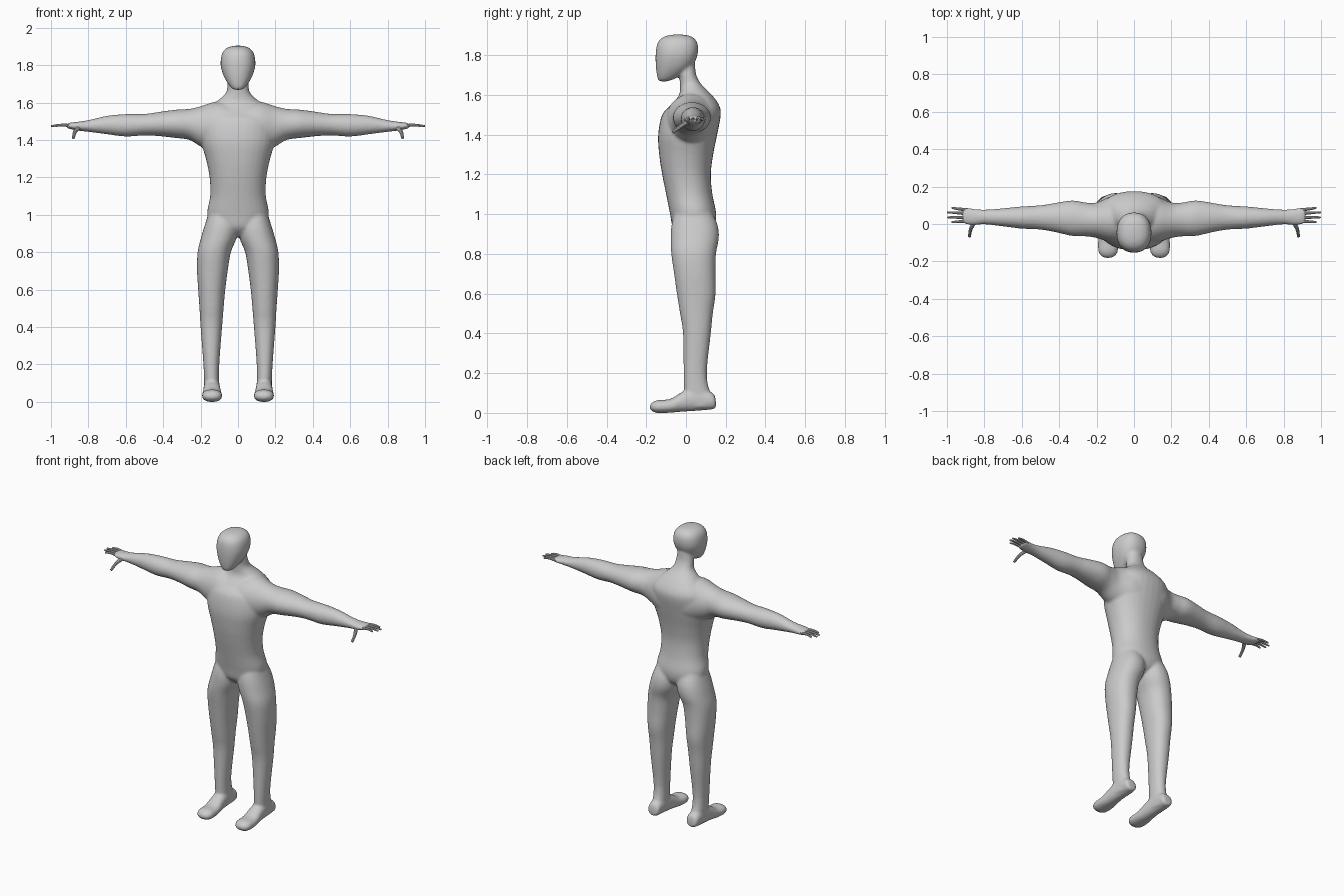
import bpy, bmesh, math

if "Cube" in bpy.data.objects:
    bpy.data.objects.remove(bpy.data.objects["Cube"])

N = 32


def catmull(rows, steps=4):
    """Smoothly resample a short list of cross-section rows."""
    out = []
    for i in range(len(rows) - 1):
        a, b, c, d = (rows[max(0, min(len(rows) - 1, i + k))] for k in (-1, 0, 1, 2))
        for s in range(steps):
            t = s / steps
            out.append([0.5 * (2 * q + (r - p) * t + (2 * p - 5 * q + 4 * r - u) * t * t
                               + (3 * q - p - 3 * r + u) * t ** 3)
                        for p, q, r, u in zip(a, b, c, d)])
    return out + [list(rows[-1])]


def loft(bm, rows, axis, side=1, power=2.2):
    """Rows are (position, min u, max u, min v, max v) across the given axis."""
    rings = []
    for pos, u0, u1, v0, v1 in catmull(rows):
        ring = []
        for k in range(N):
            a = 2 * math.pi * k / N
            c, s = math.cos(a), math.sin(a)
            u = (u0 + u1) / 2 + (u1 - u0) / 2 * math.copysign(abs(c) ** (2 / power), c)
            v = (v0 + v1) / 2 + (v1 - v0) / 2 * math.copysign(abs(s) ** (2 / power), s)
            x, y, z = {'X': (pos, u, v), 'Y': (u, pos, v), 'Z': (u, v, pos)}[axis]
            ring.append(bm.verts.new((x * side, y, z)))
        rings.append(ring)
    for r0, r1 in zip(rings, rings[1:]):
        for k in range(N):
            bm.faces.new((r0[k], r0[(k + 1) % N], r1[(k + 1) % N], r1[k]))
    bm.faces.new(rings[0])
    bm.faces.new(rings[-1])


def sym(rows):
    return [(z, -w, w, y0, y1) for z, w, y0, y1 in rows]


# torso and neck: height, half width, front, back
torso = sym([(.885, .05, -.02, .07), (.93, .13, -.065, .135), (1.0, .165, -.08, .152),
             (1.1, .149, -.1, .133), (1.2, .152, -.12, .125), (1.3, .172, -.135, .137),
             (1.4, .2, -.14, .157), (1.5, .2, -.12, .175), (1.55, .175, -.075, .166),
             (1.6, .12, -.035, .13), (1.65, .066, -.03, .08), (1.7, .056, -.035, .052),
             (1.76, .05, -.05, .045)])
# head
head = sym([(1.668, .02, -.135, -.095), (1.68, .038, -.142, -.06), (1.71, .06, -.148, -.01),
            (1.75, .08, -.152, .035), (1.8, .093, -.153, .058), (1.85, .089, -.147, .06),
            (1.88, .074, -.13, .046), (1.897, .048, -.1, .02), (1.904, .015, -.06, -.02)])
# leg: height, inner, outer, front, back
leg = [(.03, .1, .18, .0, .145), (.1, .1, .181, -.01, .122), (.2, .1, .185, -.012, .105),
       (.4, .085, .2, -.015, .125), (.5, .077, .206, -.03, .135), (.6, .068, .213, -.046, .149),
       (.7, .055, .219, -.06, .148), (.8, .038, .216, -.074, .151), (.88, .006, .197, -.077, .165),
       (.95, .0, .176, -.072, .158), (1.03, .01, .15, -.05, .12)]
# foot: y, inner, outer, bottom, top
foot = [(.15, .115, .165, .025, .06), (.135, .1, .18, .018, .1), (.05, .097, .183, .01, .13),
        (-.02, .092, .187, .006, .105), (-.08, .086, .192, .001, .07),
        (-.14, .085, .192, -.001, .065), (-.168, .098, .18, .007, .054),
        (-.181, .12, .158, .018, .04)]
# arm and palm: x, front, back, bottom, top
arm = [(.05, -.11, .16, 1.3, 1.6), (.12, -.1, .15, 1.33, 1.605), (.2, -.075, .115, 1.365, 1.58),
       (.26, -.066, .115, 1.4, 1.566), (.33, -.064, .126, 1.41, 1.562),
       (.42, -.044, .113, 1.42, 1.55), (.5, -.03, .1, 1.424, 1.539),
       (.6, -.025, .094, 1.418, 1.538), (.7, -.013, .084, 1.43, 1.529),
       (.8, -.002, .077, 1.443, 1.506), (.86, -.007, .082, 1.45, 1.497),
       (.9, -.001, .089, 1.459, 1.492), (.918, .006, .084, 1.465, 1.486)]

# body: all lofts fused into one smooth skin
bm = bmesh.new()
loft(bm, torso, 'Z')
loft(bm, head, 'Z', power=2.3)
for side in (1, -1):
    loft(bm, leg, 'Z', side)
    loft(bm, foot, 'Y', side)
    loft(bm, arm, 'X', side, 2.0)
bmesh.ops.recalc_face_normals(bm, faces=bm.faces)
mesh = bpy.data.meshes.new("body")
bm.to_mesh(mesh)
bm.free()
body = bpy.data.objects.new("body", mesh)
bpy.context.collection.objects.link(body)
fuse = body.modifiers.new("fuse", 'REMESH')
fuse.mode = 'VOXEL'
fuse.voxel_size = .0075
fuse.use_smooth_shade = True
soften = body.modifiers.new("soften", 'SMOOTH')
soften.factor = .5
soften.iterations = 9

# fingers and thumb: tapered tubes, mirrored to the other hand
curve = bpy.data.curves.new("fingers", 'CURVE')
curve.dimensions = '3D'
curve.bevel_depth = .01
curve.bevel_resolution = 3
curve.use_fill_caps = True
paths = [[(.89, y0, 1.475), (.94, (y0 + y1) / 2, 1.48), (tip, y1, 1.474)]
         for y0, y1, tip in ((.014, .01, .975), (.034, .036, .998),
                             (.055, .063, 1.0), (.075, .087, .975))]
paths.append([(.85, .015, 1.468), (.872, -.025, 1.443), (.88, -.067, 1.411)])
for path in paths:
    spline = curve.splines.new('POLY')
    fine = catmull(path)
    spline.points.add(len(fine) - 1)
    for i, (point, co) in enumerate(zip(spline.points, fine)):
        point.co = (*co, 1)
        point.radius = (1.25 if path is paths[-1] else 1.0) - .5 * i / (len(fine) - 1)
fingers = bpy.data.objects.new("fingers", curve)
bpy.context.collection.objects.link(fingers)
bpy.context.view_layer.objects.active = fingers
fingers.select_set(True)
bpy.ops.object.convert(target='MESH')
fingers = bpy.context.view_layer.objects.active
bpy.ops.object.shade_smooth_by_angle()
fingers.modifiers.new("mirror", 'MIRROR')
